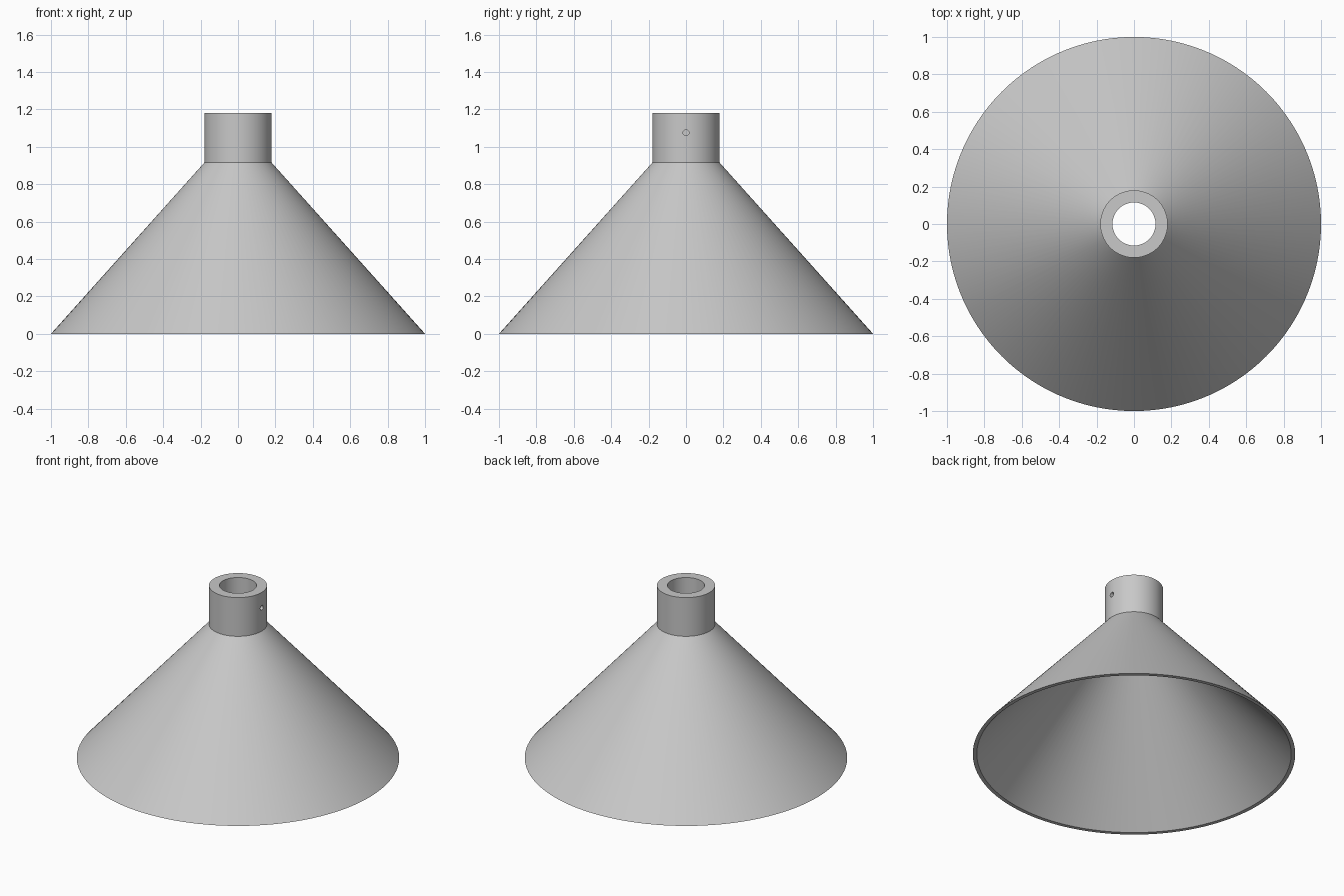
import bpy, bmesh, math

SEGMENTS = 120

cube = bpy.data.objects.get("Cube")
if cube:
    bpy.data.objects.remove(cube, do_unlink=True)

grey = bpy.data.materials.new("light grey")
grey.use_nodes = True
colour = (0.58, 0.58, 0.58, 1)
grey.diffuse_color = colour
grey.node_tree.nodes["Principled BSDF"].inputs["Base Color"].default_value = colour


def lathe(name, profile):
    """Revolve a closed (radius, height) profile around z."""
    bm = bmesh.new()
    rings = []
    for i in range(SEGMENTS):
        a = 2 * math.pi * i / SEGMENTS
        rings.append([bm.verts.new((r * math.cos(a), r * math.sin(a), z))
                      for r, z in profile])
    n = len(profile)
    for i in range(SEGMENTS):
        here, after = rings[i], rings[(i + 1) % SEGMENTS]
        for j in range(n):
            k = (j + 1) % n
            bm.faces.new((here[j], after[j], after[k], here[k]))
    bmesh.ops.recalc_face_normals(bm, faces=bm.faces)
    mesh = bpy.data.meshes.new(name)
    bm.to_mesh(mesh)
    bm.free()
    mesh.materials.append(grey)
    obj = bpy.data.objects.new(name, mesh)
    bpy.context.collection.objects.link(obj)
    return obj


# Hollow cone with a thick tubular collar, one continuous shell
shade = lathe("funnel_shade", [(1, 0), (0.18, 0.915), (0.18, 1.18),
                               (0.115, 1.18), (0.115, 0.915), (0.975, 0)])

# Small screw hole through the left wall of the collar
bpy.ops.mesh.primitive_cylinder_add(vertices=24, radius=0.016, depth=0.2,
                                    location=(0.15, 0, 1.075),
                                    rotation=(0, math.pi / 2, 0))
cutter = bpy.context.object
cutter.name = "screw_hole_cutter"
cutter.data.materials.append(grey)
cutter.hide_render = True

cut = shade.modifiers.new("screw hole", "BOOLEAN")
cut.operation = "DIFFERENCE"
cut.solver = "EXACT"
cut.object = cutter

bpy.ops.object.select_all(action="DESELECT")
shade.select_set(True)
bpy.context.view_layer.objects.active = shade
bpy.ops.object.modifier_apply(modifier=cut.name)
bpy.data.objects.remove(cutter, do_unlink=True)
bpy.ops.object.shade_smooth_by_angle(angle=math.radians(30))
